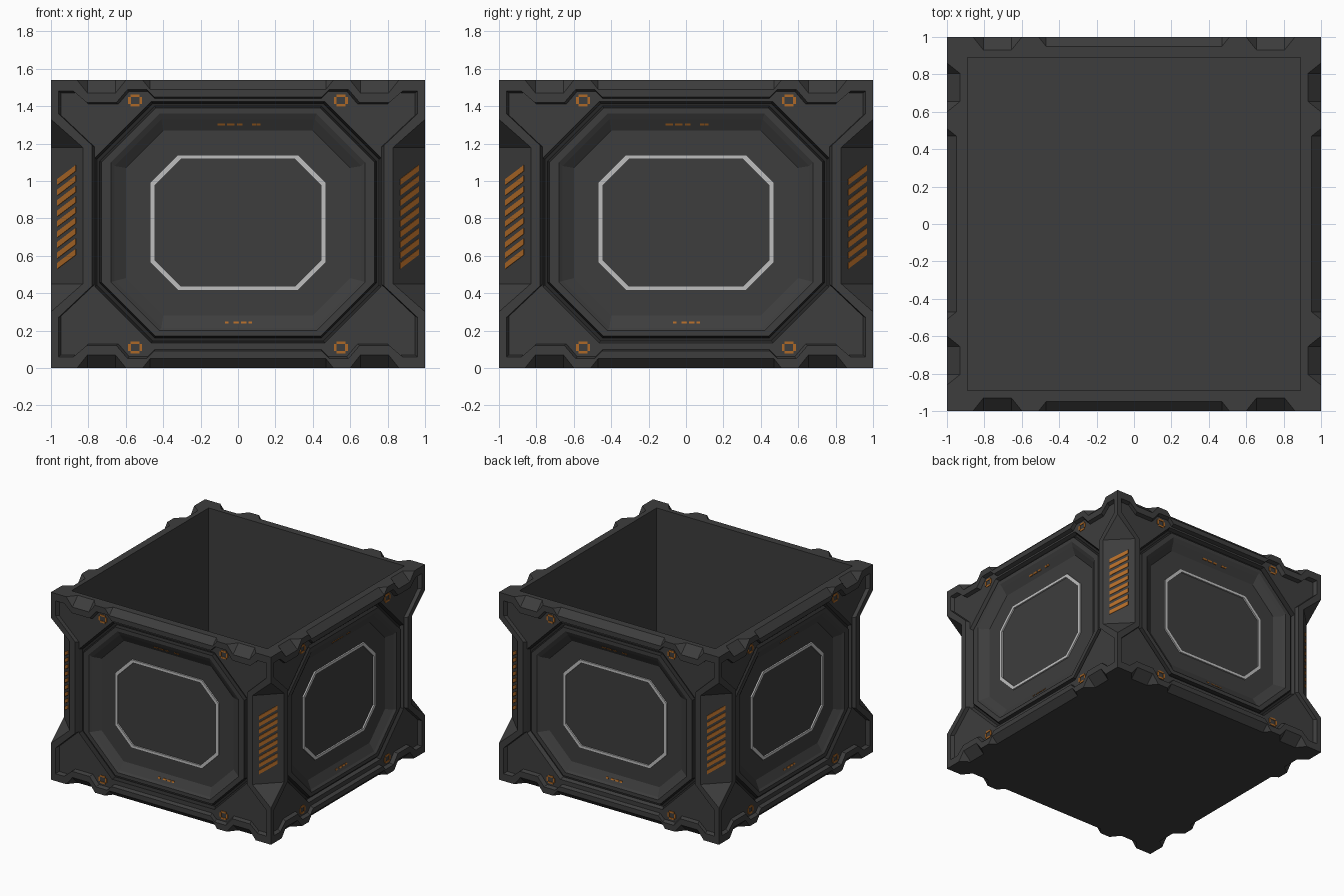
import bpy, bmesh, math
from mathutils import Vector, Matrix

if "Cube" in bpy.data.objects:
    bpy.data.objects.remove(bpy.data.objects["Cube"])

H = 1.54


def material(name, col):
    m = bpy.data.materials.new(name)
    m.diffuse_color = (*col, 1)
    m.use_nodes = True
    m.node_tree.nodes["Principled BSDF"].inputs["Base Color"].default_value = m.diffuse_color
    return m


BODY = material("charcoal_metal", (0.047, 0.047, 0.047))
DARK = material("dark_groove", (0.02, 0.02, 0.02))
LIGHT = material("pale_trim", (0.52, 0.52, 0.52))
ORANGE = material("orange_paint", (0.42, 0.14, 0.02))


def loft(bm, rings):
    """Closed solid through rings of equal point count."""
    vs = [[bm.verts.new(p) for p in r] for r in rings]
    n = len(vs[0])
    for a, b in zip(vs, vs[1:]):
        for i in range(n):
            bm.faces.new((a[i], a[(i + 1) % n], b[(i + 1) % n], b[i]))
    bm.faces.new(vs[0][::-1])
    bm.faces.new(vs[-1])


def make(name, solids, mat, angle=0):
    bm = bmesh.new()
    for rings in solids:
        loft(bm, rings)
    bmesh.ops.recalc_face_normals(bm, faces=bm.faces)
    bmesh.ops.rotate(bm, verts=bm.verts, matrix=Matrix.Rotation(angle, 3, 'Z'))
    me = bpy.data.meshes.new(name)
    bm.to_mesh(me)
    bm.free()
    me.materials.append(mat)
    ob = bpy.data.objects.new(name, me)
    bpy.context.collection.objects.link(ob)
    return ob


def box(x, z0, z1):
    sq = [(-x, -x), (x, -x), (x, x), (-x, x)]
    return [[(a, b, z) for a, b in sq] for z in (z0, z1)]


def octagon(w, lo, hi, c, d):
    pts = [(-w + c, lo), (w - c, lo), (w, lo + c), (w, hi - c),
           (w - c, hi), (-w + c, hi), (-w, hi - c), (-w, lo + c)]
    return [(u, -d, z) for u, z in pts]


def plate(pts, depth, t=0.004):
    """Thin painted plate on a side; depth may depend on z."""
    f = depth if callable(depth) else (lambda z: depth)
    return [[(u, -(f(z) + o), z) for u, z in pts] for o in (-0.002, t)]


def rect(u, z, w, h):
    return [(u - w / 2, z - h / 2), (u + w / 2, z - h / 2),
            (u + w / 2, z + h / 2), (u - w / 2, z + h / 2)]


def edge_cut(origin, axis, n1, n2, a0, a1, cut, slope, reach=0.06):
    """Chamfer with slanted ends, taken out of one box edge."""
    o, axis, n1, n2 = map(Vector, (origin, axis, n1, n2))
    e = slope * (reach + cut)
    prof = [(a0, -cut), (a1, -cut), (a1 + e, reach), (a0 - e, reach)]
    return [[o + axis * a + (n1 + n2) * (t / 2) + (n1 - n2) * s for a, t in prof]
            for s in (-0.2, 0.2)]


body = make("crate_body", [box(1, 0, H)], BODY)


def carve(rings, angle=0):
    c = make("cutter", [rings], BODY, angle)
    c.hide_render = True
    m = body.modifiers.new("cut", 'BOOLEAN')
    m.operation, m.solver, m.object = 'DIFFERENCE', 'EXACT', c
    bpy.context.view_layer.objects.active = body
    bpy.ops.object.modifier_apply(modifier=m.name)
    bpy.data.objects.remove(c)


# Outline of the shallow recess inside the raised rim, right half
half = [(.45, 1.45), (.49, 1.49), (.59, 1.49), (.65, 1.42), (.81, 1.42), (.88, 1.48),
        (.96, 1.48), (.96, 1.36), (.78, 1.19), (.78, .44), (.96, .27), (.96, .06),
        (.88, .06), (.81, .12), (.65, .12), (.59, .05), (.49, .05), (.45, .09)]
outline = half + [(-u, z) for u, z in reversed(half)]


def recess_ring(d):
    s = 1 + (d - 1) * 0.5
    return [(u * s, -d, 0.77 + (z - 0.77) * s) for u, z in outline]


# Stepped octagonal panel: half width, bottom, top, corner cut, depth
steps = [(.765, .135, 1.425, .30, 1.1), (.765, .135, 1.425, .30, .97),
         (.755, .145, 1.415, .30, .94), (.74, .16, 1.40, .295, .94),
         (.73, .17, 1.39, .29, .965), (.68, .20, 1.36, .26, .965),
         (.66, .215, 1.33, .25, .95), (.60, .28, 1.27, .20, .915)]

carve(box(0.89, 0.05, 2))
for k in range(4):
    q = k * math.pi / 2
    carve([recess_ring(1.03), recess_ring(0.97)], q)
    carve([octagon(*s) for s in steps], q)
    # stripe-bearing corner chamfer
    carve(edge_cut((1, -1, 0), (0, 0, 1), (1, 0, 0), (0, -1, 0),
                   .45, 1.18, .17, .88), q)
    # notches along top and bottom edges
    for z, up in ((H, 1), (0, -1)):
        for a0, a1, cut, slope in ((-.805, -.655, .07, .8), (-.47, .47, .05, .8),
                                   (.655, .805, .07, .8)):
            carve(edge_cut((0, -1, z), (1, 0, 0), (0, -1, 0), (0, 0, up),
                           a0, a1, cut, slope), q)

# Dark groove around each panel
body.data.materials.append(DARK)
for f in body.data.polygons:
    x, y, z = abs(f.center.x), abs(f.center.y), f.center.z
    if 0.938 < max(x, y) < 0.956 and min(x, y) < 0.8 and 0.1 < z < 1.45:
        f.material_index = 1


# Painted marks follow the sloped bands above and below the panel
def upper_slope(z):
    return .915 + (z - 1.27) * .035 / .06


def lower_slope(z):
    return .915 + (.28 - z) * .035 / .065


for k, side in enumerate(("front", "right", "back", "left")):
    q = k * math.pi / 2
    # pale octagonal trim, as eight mitred bars
    outer = octagon(.47, .415, 1.14, .15, 0)
    inner = octagon(.445, .438, 1.117, .14, 0)
    bars = []
    for i in range(8):
        j = (i + 1) % 8
        bars.append(plate([(p[0], p[2]) for p in (outer[i], outer[j], inner[j], inner[i])],
                          .915, .012))
    make(side + "_panel_trim", bars, LIGHT, q)

    # small square corner marks
    marks = []
    for u in (-.55, .55):
        for z in (1.43, .11):
            for s in (-1, 1):
                marks.append(plate(rect(u, z + s * .026, .048, .014), .97))
                marks.append(plate(rect(u + s * .03, z, .014, .036), .97))
    # dashes on the slopes
    for u, w in ((-.09, .04), (-.04, .04), (0.01, .03), (.085, .02), (.11, .02)):
        marks.append(plate(rect(u, 1.303, w, .011), upper_slope))
    for u, w in ((-.06, .02), (-.01, .03), (.03, .03), (.065, .02)):
        marks.append(plate(rect(u, .243, w, .011), lower_slope))
    make(side + "_paint_marks", marks, ORANGE, q)

    # hazard stripes on the corner chamfer
    stripes = []
    for i in range(9):
        z = .53 + i * .056
        stripes.append(plate([(-.07, z), (.07, z + .075), (.07, z + .107), (-.07, z + .032)],
                             1.83 / math.sqrt(2)))
    make(side + "_corner_stripes", stripes, ORANGE, q + math.pi / 4)
